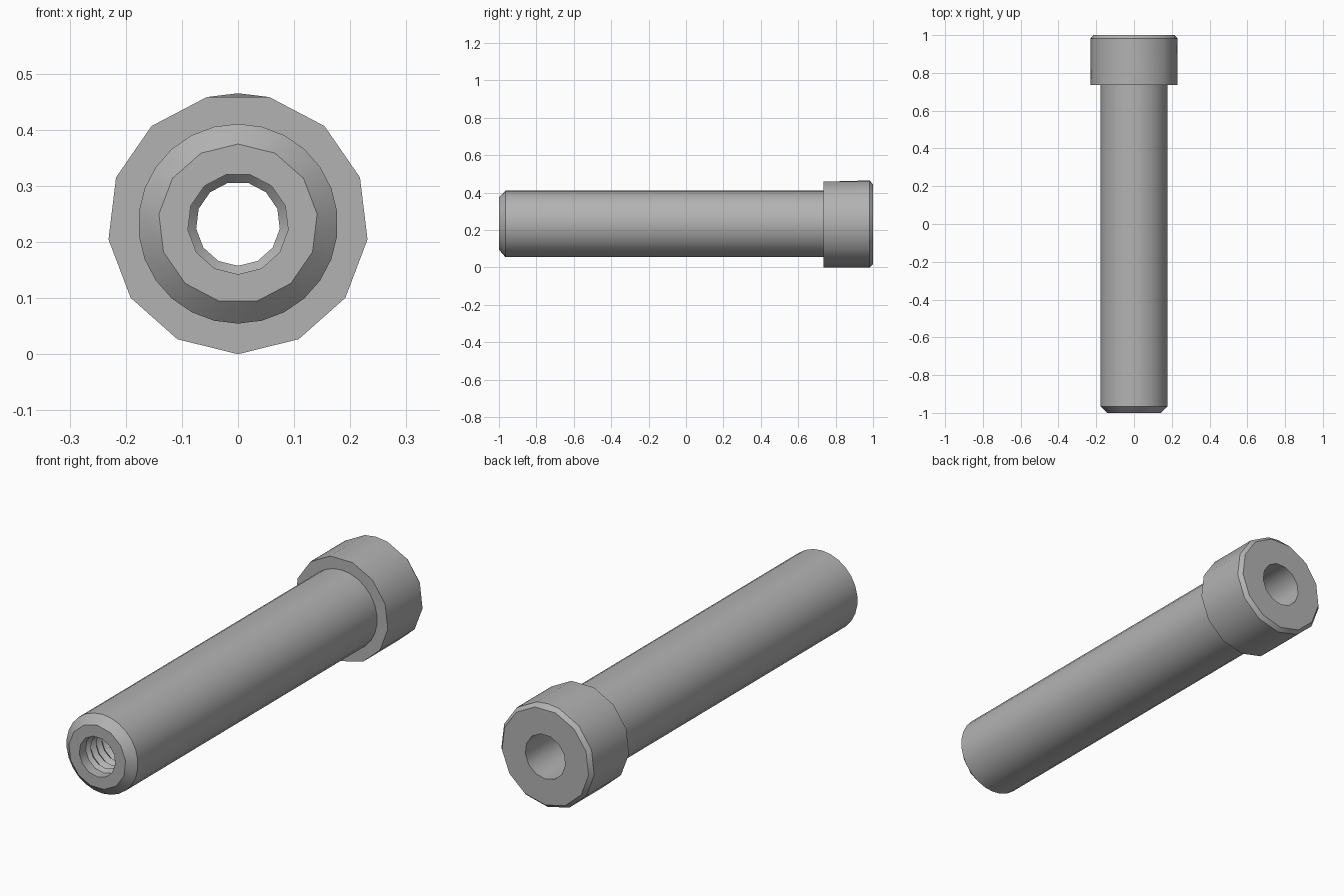
import bpy, bmesh
from math import sin, cos, pi, radians

cube = bpy.data.objects.get("Cube")
if cube:
    bpy.data.objects.remove(cube, do_unlink=True)

SIDES = 13
AXIS_Z = 0.2325      # height of the long axis

steel = bpy.data.materials.new("grey steel")
steel.use_nodes = True
GREY = (0.45, 0.45, 0.45, 1)
steel.diffuse_color = GREY
steel.node_tree.nodes["Principled BSDF"].inputs["Base Color"].default_value = GREY


def angles(kind):
    """Angles of one ring, measured from the top."""
    step = 2 * pi / SIDES
    if kind == "point_up":
        return [i * step for i in range(SIDES)]
    if kind == "fine":
        return [i * step / 2 for i in range(SIDES * 2)]
    ring = [(i + 0.5) * step for i in range(SIDES)]
    return [0.0] + ring if kind == "seam" else ring


def stitch(bm, ring_a, ring_b):
    """Join two rings, which may differ in number of points."""
    (ang_a, va), (ang_b, vb) = ring_a, ring_b
    n, m = len(va), len(vb)
    ea = ang_a + [ang_a[0] + 2 * pi, 99]
    eb = ang_b + [ang_b[0] + 2 * pi, 99]
    i = j = 0
    while i < n or j < m:
        a, a2, b, b2 = va[i % n], va[(i + 1) % n], vb[j % m], vb[(j + 1) % m]
        gap = ea[i + 1] - eb[j + 1]
        if abs(gap) < 1e-5:
            bm.faces.new((a, a2, b2, b))
            i, j = i + 1, j + 1
        elif gap < 0:
            bm.faces.new((a, a2, b))
            i += 1
        else:
            bm.faces.new((a, b2, b))
            j += 1


def turned_part(name, profile):
    """Profile entries: radius, position along y, optional ring kind."""
    bm = bmesh.new()
    previous = None
    for r, y, *kind in profile:
        ang = angles(kind[0] if kind else "point_down")
        ring = (ang, [bm.verts.new((r * sin(t), y, AXIS_Z + r * cos(t))) for t in ang])
        if previous:
            stitch(bm, previous, ring)
        previous = ring
    mesh = bpy.data.meshes.new(name)
    bm.to_mesh(mesh)
    bm.free()
    mesh.materials.append(steel)
    obj = bpy.data.objects.new(name, mesh)
    bpy.context.collection.objects.link(obj)
    bpy.ops.object.select_all(action="DESELECT")
    obj.select_set(True)
    bpy.context.view_layer.objects.active = obj
    bpy.ops.object.shade_smooth_by_angle(angle=radians(30))
    return obj


# Shaft with bevelled tip
turned_part("shaft", [(0.09, -1), (0.142, -1, "point_up"),
                      (0.178, -0.965, "fine"), (0.178, 0.735, "fine")])

# Wider head with bevelled back rim
turned_part("head", [(0.178, 0.735, "fine"), (0.2325, 0.735),
                     (0.2325, 0.982, "seam"), (0.217, 1), (0.1, 1)])

# Plain bore from the back
turned_part("bore", [(0.1, 1), (0.1, -0.4), (0.075, -0.42)])

# Threaded bore in the tip, with a short plain entry
PITCH, TURNS = 0.04, 13
thread = []
for k in range(TURNS):
    y = -0.42 - k * PITCH
    thread += [(0.075, y), (0.09, y - PITCH / 2)]
turned_part("thread", thread + [(0.075, -0.94), (0.09, -0.955), (0.09, -1)])
